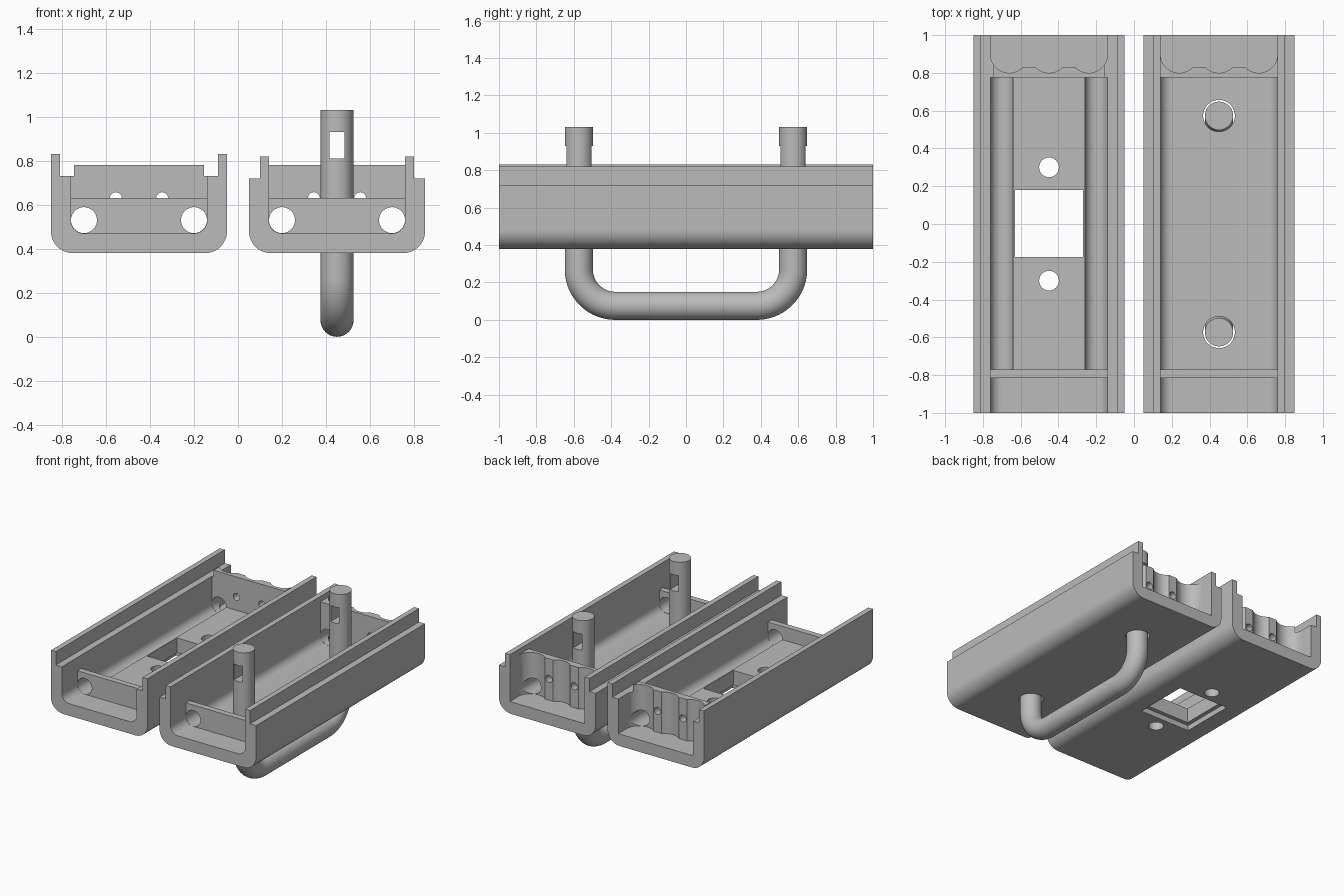
import bpy, bmesh
from math import sin, cos, asin, acos, pi, radians
from mathutils import Matrix, Vector

cube = bpy.data.objects.get("Cube")
if cube:
    bpy.data.objects.remove(cube, do_unlink=True)

grey = bpy.data.materials.new("plain grey")
grey.use_nodes = True
grey.diffuse_color = (0.5, 0.5, 0.5, 1)
grey.node_tree.nodes["Principled BSDF"].inputs["Base Color"].default_value = (0.5, 0.5, 0.5, 1)


def finish(name, bm):
    bmesh.ops.recalc_face_normals(bm, faces=bm.faces)
    mesh = bpy.data.meshes.new(name)
    bm.to_mesh(mesh)
    bm.free()
    mesh.materials.append(grey)
    obj = bpy.data.objects.new(name, mesh)
    bpy.context.collection.objects.link(obj)
    return obj


def prism(name, pts, lo, hi, axis, cx):
    """Extrude a 2D outline along y (points are x, z) or z (points are x, y)."""
    place = (lambda p: (p[0] + cx, lo, p[1])) if axis == "y" else (lambda p: (p[0] + cx, p[1], lo))
    step = Vector((0, hi - lo, 0)) if axis == "y" else Vector((0, 0, hi - lo))
    bm = bmesh.new()
    face = bm.faces.new([bm.verts.new(place(p)) for p in pts])
    ext = bmesh.ops.extrude_face_region(bm, geom=[face])
    bmesh.ops.translate(bm, vec=step, verts=[v for v in ext["geom"] if isinstance(v, bmesh.types.BMVert)])
    return finish(name, bm)


def box(name, x, y, z):
    return prism(name, [(x[0], z[0]), (x[1], z[0]), (x[1], z[1]), (x[0], z[1])], y[0], y[1], "y", 0)


def rod(name, x, y, z, r, length, along="z", sides=48):
    bm = bmesh.new()
    turn = Matrix.Rotation(pi / 2, 4, "X") if along == "y" else Matrix()
    bmesh.ops.create_cone(bm, cap_ends=True, segments=sides, radius1=r, radius2=r, depth=length,
                          matrix=Matrix.Translation((x, y, z)) @ turn)
    return finish(name, bm)


def cut(targets, cutters):
    for target in targets:
        bpy.context.view_layer.objects.active = target
        for cutter in cutters:
            mod = target.modifiers.new("cut", "BOOLEAN")
            mod.operation, mod.solver, mod.object = "DIFFERENCE", "EXACT", cutter
            bpy.ops.object.modifier_apply(modifier=mod.name)
    for cutter in cutters:
        bpy.data.objects.remove(cutter, do_unlink=True)


def arc(cx, cy, r, a0, a1, n=12):
    return [(cx + r * cos(radians(a0 + (a1 - a0) * i / n)),
             cy + r * sin(radians(a0 + (a1 - a0) * i / n))) for i in range(n + 1)]


def mirrored(half):
    """Close a right-hand half outline with its mirror image."""
    return half + [(-x, y) for x, y in reversed(half)]


# Half trough section: outer corner, stepped rim, inner wall, inner corner
FLOOR, BASE, WALL, OUTER = 0.47, 0.38, 0.31, 0.4
def trough(rim, rounded):
    inner = arc(0.25, 0.53, 0.06, 0, -90) if rounded else [(WALL, FLOOR)]
    return mirrored(arc(0.3, 0.48, 0.1, -90, 0) + rim + inner)


# Bulkhead outline with three scallops in its back face
def scalloped(hw):
    inner, outer = acos(0.7), asin(min(1, (hw - 0.21) / 0.1))
    pts = [(-hw, 0.775), (hw, 0.775)]
    for c in (0.21, 0, -0.21):
        a0 = outer if c > 0 else inner
        a1 = -outer if c < 0 else -inner
        for i in range(19):
            a = a0 + (a1 - a0) * i / 18
            pts.append((c + 0.1 * sin(a), 0.9 - 0.1 * cos(a)))
    return pts


parts = []


def half_case(side, cx, rim, cap_half):
    body = prism(side + "_trough", trough(rim, True), -1, 0.8, "y", cx)
    back = prism(side + "_trough_back_end", trough(rim, False), 0.8, 1, "y", cx)
    # Bulkheads
    front = box(side + "_front_bulkhead", (cx - WALL, cx + WALL), (-0.815, -0.77), (0.46, 0.63))
    block = prism(side + "_scalloped_bulkhead", scalloped(WALL), 0.46, 0.73, "z", cx)
    cap = prism(side + "_bulkhead_top", scalloped(cap_half), 0.73, 0.78, "z", cx)
    # Cable holes and small wire holes
    cut([front, block], [rod("cutter", cx + s * 0.25, 0, 0.53, 0.059, 3, "y") for s in (-1, 1)])
    cut([block], [rod("cutter", cx + s * 0.105, 0.8, 0.63, 0.027, 0.3, "y", 24) for s in (-1, 1)])
    parts.extend([body, back, front, block, cap])
    return body


# Right half: rim raised on the outside
right_rim = [(OUTER, 0.83), (0.36, 0.83), (0.36, 0.73), (WALL, 0.73)]
right = half_case("right", -0.45, right_rim, 0.295)

# Raised floor between two rounded grooves
floor = prism("right_raised_floor", mirrored([(0.25, 0.46)] + arc(0.25, 0.53, 0.06, 270, 180)),
              -0.77, 0.775, "y", -0.45)
parts.append(floor)

# Window with an underside recess, and screw holes
cut([right, floor],
    [box("cutter", (-0.63, -0.27), (-0.175, 0.18), (0.2, 0.7)),
     box("cutter", (-0.66, -0.24), (-0.205, 0.21), (0.2, 0.42))]
    + [rod("cutter", -0.45, s * 0.3, 0.45, 0.052, 0.5) for s in (-1, 1)])

# Left half: rim raised on the inside
left_rim = [(OUTER, 0.72), (0.35, 0.72), (0.35, 0.82), (WALL, 0.82)]
left = half_case("left", 0.45, left_rim, WALL)
cut([left], [rod("cutter", 0.45, s * 0.573, 0.43, 0.084, 0.5) for s in (-1, 1)])

# U-shaped handle: a circle swept along a rounded path
LEG, TUBE, BEND, TOP = 0.573, 0.075, 0.195, 1.03
corner = arc(LEG - BEND, TUBE + BEND, BEND, 0, -90, 20)
path = mirrored([(LEG, TOP)] + corner)
bm = bmesh.new()
rings = []
for i, (y, z) in enumerate(path):
    before, after = path[max(i - 1, 0)], path[min(i + 1, len(path) - 1)]
    t = Vector((0, after[0] - before[0], after[1] - before[1])).normalized()
    if i in (0, len(path) - 1):
        t = Vector((0, 0, -1 if i == 0 else 1))
    elif i in (1, len(path) - 2):
        t = Vector((0, 0, -1 if i == 1 else 1))
    elif i in (len(corner), len(corner) + 1):
        t = Vector((0, -1, 0))
    n = t.cross(Vector((1, 0, 0)))
    rings.append([bm.verts.new(Vector((0.45, y, z)) + TUBE * (Vector((cos(a), 0, 0)) + n * sin(a)))
                  for a in (2 * pi * k / 40 for k in range(40))])
for a, b in zip(rings, rings[1:]):
    for k in range(40):
        bm.faces.new((a[k], a[k - 1], b[k - 1], b[k]))
bm.faces.new(rings[0])
bm.faces.new(rings[-1])
handle = finish("shackle_handle", bm)
# Locking slots through both legs
cut([handle], [box("cutter", (0.416, 0.484), (-1, 1), (0.81, 0.93))])
parts.append(handle)

for obj in parts:
    bpy.ops.object.select_all(action="DESELECT")
    obj.select_set(True)
    bpy.context.view_layer.objects.active = obj
    bpy.ops.object.shade_smooth_by_angle(angle=radians(30))
